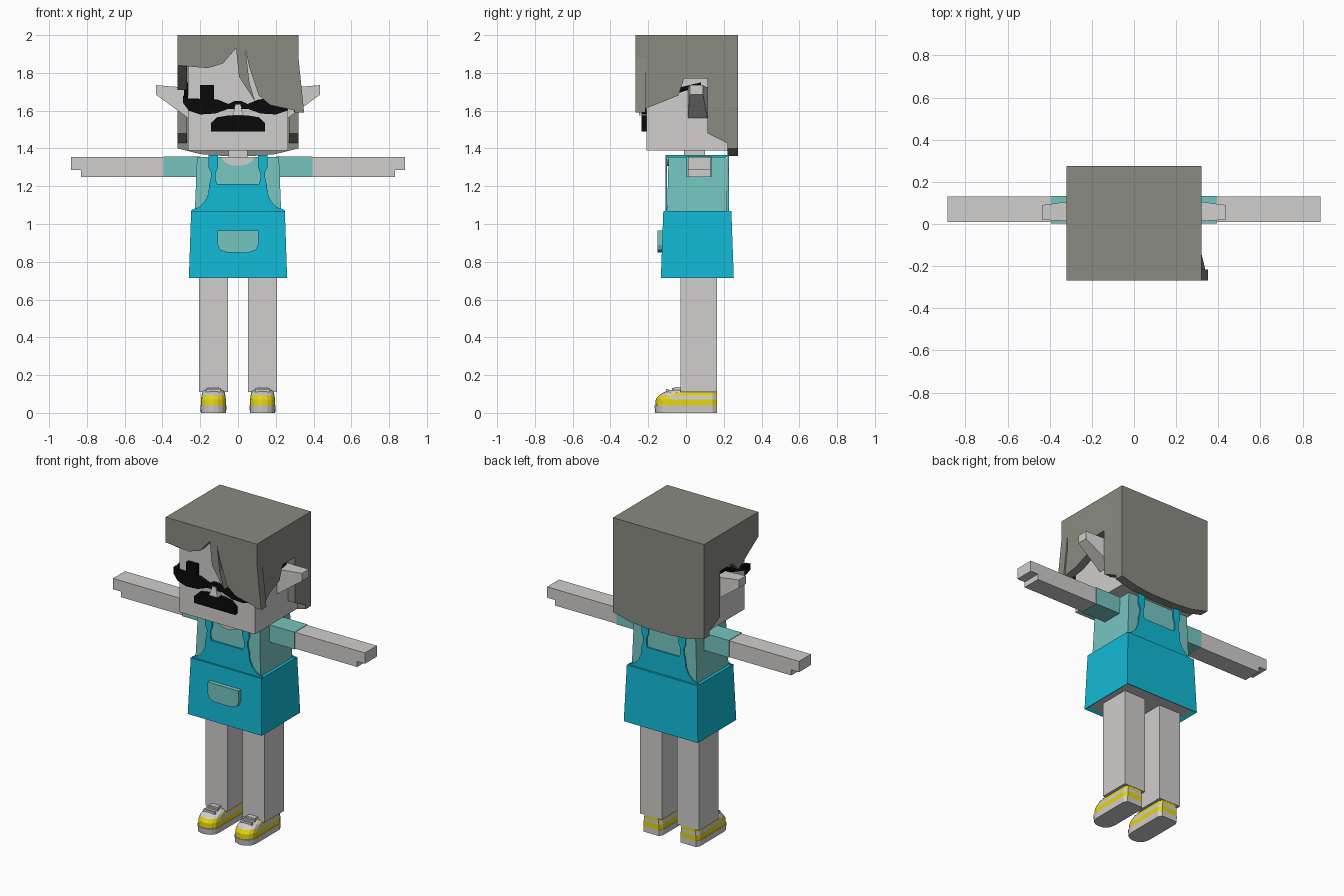
import bpy, bmesh, math

cube = bpy.data.objects.get("Cube")
if cube:
    bpy.data.objects.remove(cube, do_unlink=True)


def material(name, r, g, b):
    m = bpy.data.materials.new(name)
    m.use_nodes = True
    m.diffuse_color = (r, g, b, 1)
    bsdf = next(n for n in m.node_tree.nodes if n.type == 'BSDF_PRINCIPLED')
    bsdf.inputs["Base Color"].default_value = (r, g, b, 1)
    return m


SKIN = material("pale grey", .63, .62, .61)
HAIR = material("hair grey", .25, .26, .22)
TEAL = material("shirt teal", .18, .56, .53)
BLUE = material("apron blue", .006, .49, .67)
BLACK = material("black", .003, .003, .003)
YELLOW = material("shoe yellow", .78, .66, .006)


def loft(name, rings, mats, rule=None):
    """Solid through matching rings of points; rule picks a material per face centre."""
    bm = bmesh.new()
    loops = [[bm.verts.new(p) for p in ring] for ring in rings]
    n = len(loops[0])
    for a, b in zip(loops, loops[1:]):
        for i in range(n):
            j = (i + 1) % n
            bm.faces.new((a[i], a[j], b[j], b[i]))
    bm.faces.new(loops[0])
    bm.faces.new(loops[-1])
    bmesh.ops.recalc_face_normals(bm, faces=bm.faces)
    if rule:
        for f in bm.faces:
            f.material_index = rule(f.calc_center_median())
    mesh = bpy.data.meshes.new(name)
    bm.to_mesh(mesh)
    bm.free()
    for m in mats:
        mesh.materials.append(m)
    ob = bpy.data.objects.new(name, mesh)
    bpy.context.collection.objects.link(ob)
    return ob


def frustum(name, mat, z0, low, z1, high=None):
    """Box between two (x0, x1, y0, y1) rectangles."""
    def ring(r, z):
        return [(r[0], r[2], z), (r[1], r[2], z), (r[1], r[3], z), (r[0], r[3], z)]
    return loft(name, [ring(low, z0), ring(high or low, z1)], [mat])


def front_prism(name, mat, pts, y0, y1):
    return loft(name, [[(x, y, z) for x, z in pts] for y in (y0, y1)], [mat])


def side_prism(name, mat, pts, x0, x1):
    return loft(name, [[(x, y, z) for y, z in pts] for x in (x0, x1)], [mat])


def mirrored(half):
    return half + [(-x, z) for x, z in reversed(half)]


def span(s, a, b):
    return (s * a, s * b) if s > 0 else (s * b, s * a)


# Head and neck
frustum("head", SKIN, 1.39, (-.265, .265, -.21, .24), 1.95)
frustum("neck", SKIN, 1.32, (-.05, .05, -.01, .1), 1.4)

# Hair shell: crown, back, fringe and two side panels
frustum("hair_crown", HAIR, 1.93, (-.32, .32, -.265, .275), 2)
front_prism("hair_back", HAIR, mirrored([(.32, 2), (.32, 1.4), (.2, 1.37), (.08, 1.36)]), .22, .275)
front_prism("hair_fringe", HAIR, [
    (-.32, 2), (-.32, 1.84), (-.16, 1.825), (-.08, 1.85), (-.01, 1.93), (.005, 1.78),
    (.09, 1.65), (.06, 1.75), (.04, 1.92), (.06, 1.83), (.11, 1.68), (.17, 1.63),
    (.35, 1.59), (.32, 1.88), (.32, 2)], -.268, -.215)
notch = [(.115, 1.77), (.115, 1.48), (.275, 1.4), (.275, 2), (-.265, 2)]
side_prism("hair_side_right", HAIR, [(-.265, 1.84), (-.07, 1.71), (-.01, 1.77)] + notch, -.32, -.27)
left_hair = side_prism("hair_side_left", HAIR, [
    (-.265, 1.88), (-.265, 1.59), (-.14, 1.64), (-.04, 1.68), (-.01, 1.77)] + notch, .27, .32)
for v in left_hair.data.vertices:  # flared tip of the long lock
    if v.co.z < 1.6 and v.co.y < -.2:
        v.co.x += .03

# Face: glasses, brow block, nose and moustache
front_prism("glasses", BLACK, mirrored([
    (.29, 1.68), (.265, 1.665), (.11, 1.66), (.05, 1.635), (.02, 1.65)])
    + [(-x, z) for x, z in mirrored([
        (.29, 1.64), (.26, 1.6), (.2, 1.58), (.12, 1.585), (.05, 1.61)])][::-1][::-1],
    -.235, -.209)
front_prism("brow_block", BLACK, [(-.2, 1.65), (-.127, 1.65), (-.127, 1.735), (-.2, 1.735)], -.235, -.209)
frustum("nose", SKIN, 1.575, (-.03, .03, -.25, -.2), 1.632, (-.012, .012, -.24, -.2))
front_prism("moustache", BLACK, mirrored([
    (.143, 1.49), (.143, 1.535), (.11, 1.565), (.05, 1.575)]), -.235, -.209)

# Torso, skirt and pocket
frustum("shirt", TEAL, .9, (-.235, .235, -.105, .22), 1.355, (-.217, .217, -.092, .213))
skirt = frustum("skirt", BLUE, .715, (-.26, .26, -.133, .253), 1.07, (-.248, .248, -.12, .24))
skirt.data.materials.append(SKIN)
bm = bmesh.new()
bm.from_mesh(skirt.data)
bm.faces.ensure_lookup_table()
base = min(bm.faces, key=lambda f: f.calc_center_median().z)
bmesh.ops.inset_individual(bm, faces=[base], thickness=.025)
base.material_index = 1
for v in base.verts:
    v.co.z += .012
bm.to_mesh(skirt.data)
bm.free()
front_prism("pocket", TEAL, mirrored([
    (.108, .965), (.108, .89), (.095, .862), (.06, .85)]), -.15, -.12)
collar = [(.085 * math.cos(a), 1.356 - .048 * math.sin(a))
          for a in [math.pi * i / 10 for i in range(11)]]
front_prism("neckline", SKIN, collar, -.1, -.09)

# Apron bib and straps, front and back
bib = [(.248, 1.06), (.245, 1.075), (.205, 1.09), (.175, 1.12), (.157, 1.16), (.152, 1.213)]
strap = [(.108, 1.2), (.155, 1.2), (.145, 1.235), (.142, 1.27), (.155, 1.3), (.155, 1.366),
         (.106, 1.366), (.106, 1.3), (.118, 1.27), (.118, 1.235)]
for label, y0, y1 in (("front", -.109, -.1), ("back", .219, .227)):
    front_prism("bib_" + label, BLUE, mirrored(bib), y0, y1)
    for s, side in ((1, "left"), (-1, "right")):
        front_prism(f"strap_{label}_{side}", BLUE, [(s * x, z) for x, z in strap], y0, y1)


# Shoe outline: rounded toe, squared heel
def shoe_ring(cx, z, w, toe):
    arc = [math.pi * i / 8 for i in range(9)]
    pts = [(cx + w * math.cos(a), toe + .07 - .07 * math.sin(a) ** .8 if 0 < a < math.pi - .01
            else toe + .07, z) for a in arc]
    return pts + [(cx - w, .14, z), (cx - w * .8, .163, z), (cx + w * .8, .163, z), (cx + w, .14, z)]


def shoe_colour(c):
    if c.z < .066:
        return 1
    if c.z < .093:
        return 1 if c.y < -.08 else 0
    return 1 if c.z < .112 and c.y > -.04 else 0


# Paired parts
for s, side in ((1, "left"), (-1, "right")):
    # Temple and ear
    side_prism("temple_" + side, BLACK, [(-.235, 1.635), (-.235, 1.675), (.08, 1.75), (.08, 1.73)],
               s * .264, s * .285)
    loft("ear_" + side, [
        [(s * .25, .01, 1.55), (s * .25, .115, 1.55), (s * .25, .115, 1.72), (s * .25, .01, 1.72)],
        [(s * .435, .02, 1.685), (s * .435, .09, 1.685), (s * .435, .09, 1.735), (s * .435, .02, 1.735)],
    ], [SKIN])
    frustum("strap_top_" + side, BLUE, 1.354, span(s, .106, .155) + (-.109, .227), 1.366)
    # Arm with a stepped hand
    frustum("sleeve_" + side, TEAL, 1.248, span(s, .2, .395) + (.003, .134), 1.357)
    front_prism("arm_" + side, SKIN, [(s * x, z) for x, z in (
        (.38, 1.25), (.83, 1.25), (.83, 1.285), (.885, 1.285), (.885, 1.354), (.38, 1.354))], .01, .13)
    # Leg and shoe
    frustum("leg_" + side, SKIN, .11, span(s, .054, .207) + (-.03, .165), .74)
    cx = s * .13
    loft("sole_" + side, [shoe_ring(cx, 0, .067, -.163), shoe_ring(cx, .038, .069, -.167)], [SKIN])
    loft("shoe_" + side, [shoe_ring(cx, *r) for r in (
        (.036, .066, -.163), (.07, .066, -.16), (.092, .063, -.145),
        (.108, .06, -.12), (.122, .05, -.085))], [SKIN, YELLOW], shoe_colour)
    frustum("tongue_" + side, SKIN, .1, (cx - .035, cx + .035, -.08, -.02), .136,
            (cx - .03, cx + .03, -.06, -.02))
    for i in range(2):
        y = -.105 + .03 * i
        frustum(f"lace_{i + 1}_{side}", SKIN, .11, (cx - .04, cx + .04, y, y + .012), .126 + .005 * i)
